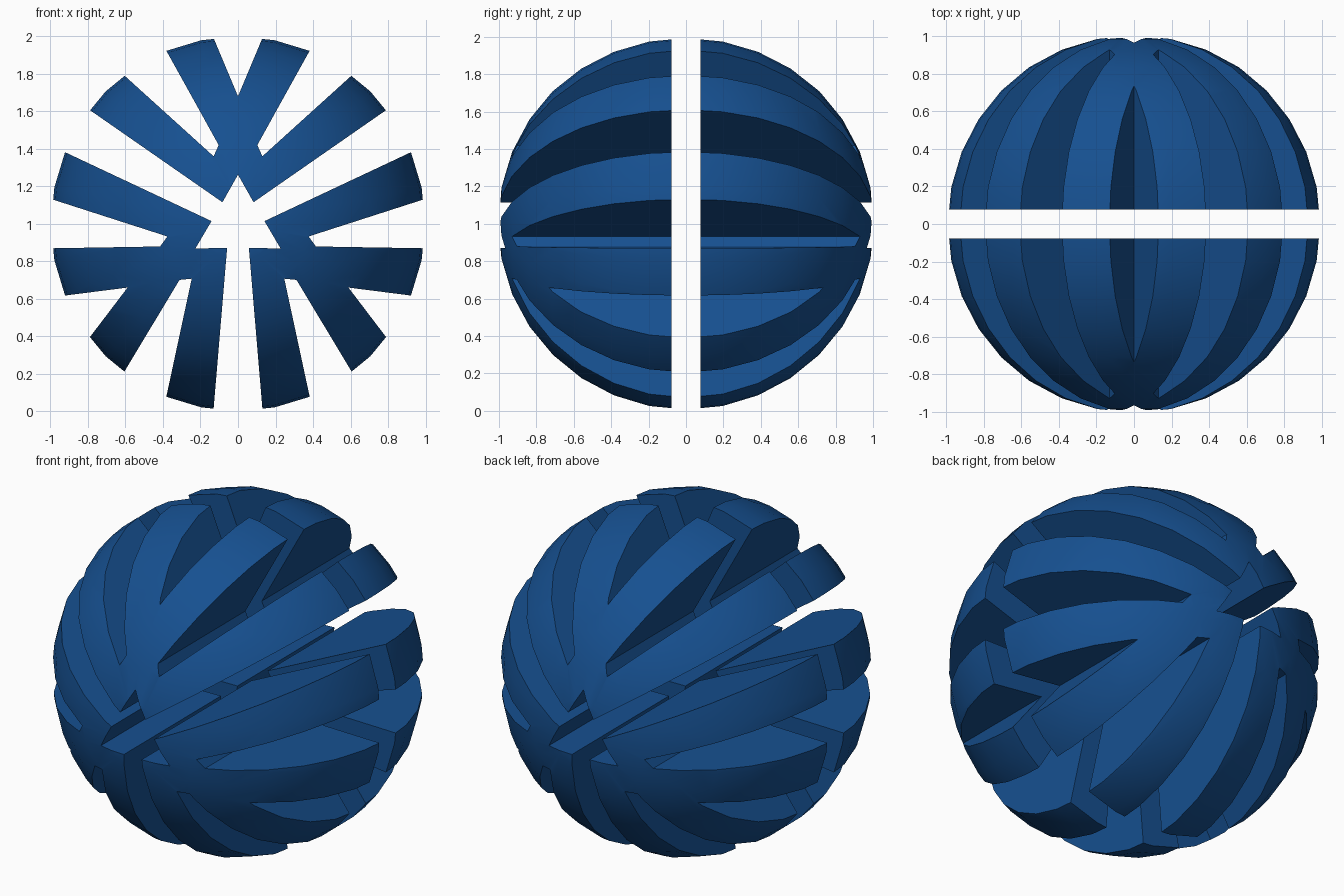
import bpy, bmesh, math
from mathutils import Matrix, Vector

if "Cube" in bpy.data.objects:
    bpy.data.objects.remove(bpy.data.objects["Cube"])

R = 1.006       # ball radius
GAP = 0.077     # half width of the slot between front and back halves

mat = bpy.data.materials.new("blue")
mat.diffuse_color = (0.008, 0.08, 0.28, 1)
mat.use_nodes = True
mat.node_tree.nodes["Principled BSDF"].inputs["Base Color"].default_value = mat.diffuse_color

# Half profile of one four-armed segment (x, z about the ball centre)
def beyond(inner, angle):
    a = math.radians(angle)
    i = Vector(inner)
    return tuple(i + (Vector((math.cos(a), math.sin(a))) - i) * 1.4)

half = [(0, 0.68), beyond((0, 0.68), 82.5),
        beyond((0.103, 0.42), 67.5), (0.103, 0.42),
        (0.13, 0.36), beyond((0.13, 0.36), 52.5),
        beyond((0.083, 0.115), 37.5), (0.083, 0.115), (0, 0.262)]
profile = half + [(-x, z) for x, z in reversed(half[1:-1])]


def new_object(name, bm):
    bmesh.ops.recalc_face_normals(bm, faces=bm.faces)
    mesh = bpy.data.meshes.new(name)
    bm.to_mesh(mesh)
    bm.free()
    ob = bpy.data.objects.new(name, mesh)
    bpy.context.collection.objects.link(ob)
    return ob


def prism(name, turn, side):
    # Extrude the profile along y, on one side of the slot
    bm = bmesh.new()
    f = bm.faces.new([bm.verts.new((x, side * GAP, z)) for x, z in profile])
    ext = bmesh.ops.extrude_face_region(bm, geom=[f])
    verts = [v for v in ext["geom"] if isinstance(v, bmesh.types.BMVert)]
    bmesh.ops.translate(bm, verts=verts, vec=(0, side * 1.2, 0))
    bmesh.ops.transform(bm, matrix=Matrix.Rotation(turn, 4, 'Y'), verts=bm.verts)
    bmesh.ops.translate(bm, verts=bm.verts, vec=(0, 0, 1))
    ob = new_object(name, bm)
    ob.data.materials.append(mat)
    return ob


# Ball that rounds off every segment, poles facing front and back
bm = bmesh.new()
bmesh.ops.create_uvsphere(bm, u_segments=32, v_segments=16, radius=R,
    matrix=Matrix.Translation((0, 0, 1)) @ Matrix.Rotation(math.pi / 2, 4, 'X'))
ball = new_object("ball_cutter", bm)
ball.data.materials.append(mat)

# Three segments on each side of the slot
for side, label in ((-1, "front"), (1, "back")):
    for k, place in enumerate(("top", "right", "left")):
        ob = prism(f"{label}_{place}_segment", k * math.tau / 3, side)
        mod = ob.modifiers.new("round", 'BOOLEAN')
        mod.operation = 'INTERSECT'
        mod.solver = 'EXACT'
        mod.object = ball
        bpy.ops.object.select_all(action='DESELECT')
        ob.select_set(True)
        bpy.context.view_layer.objects.active = ob
        bpy.ops.object.modifier_apply(modifier=mod.name)
        bpy.ops.object.shade_smooth_by_angle(angle=math.radians(30))

bpy.data.objects.remove(ball)
